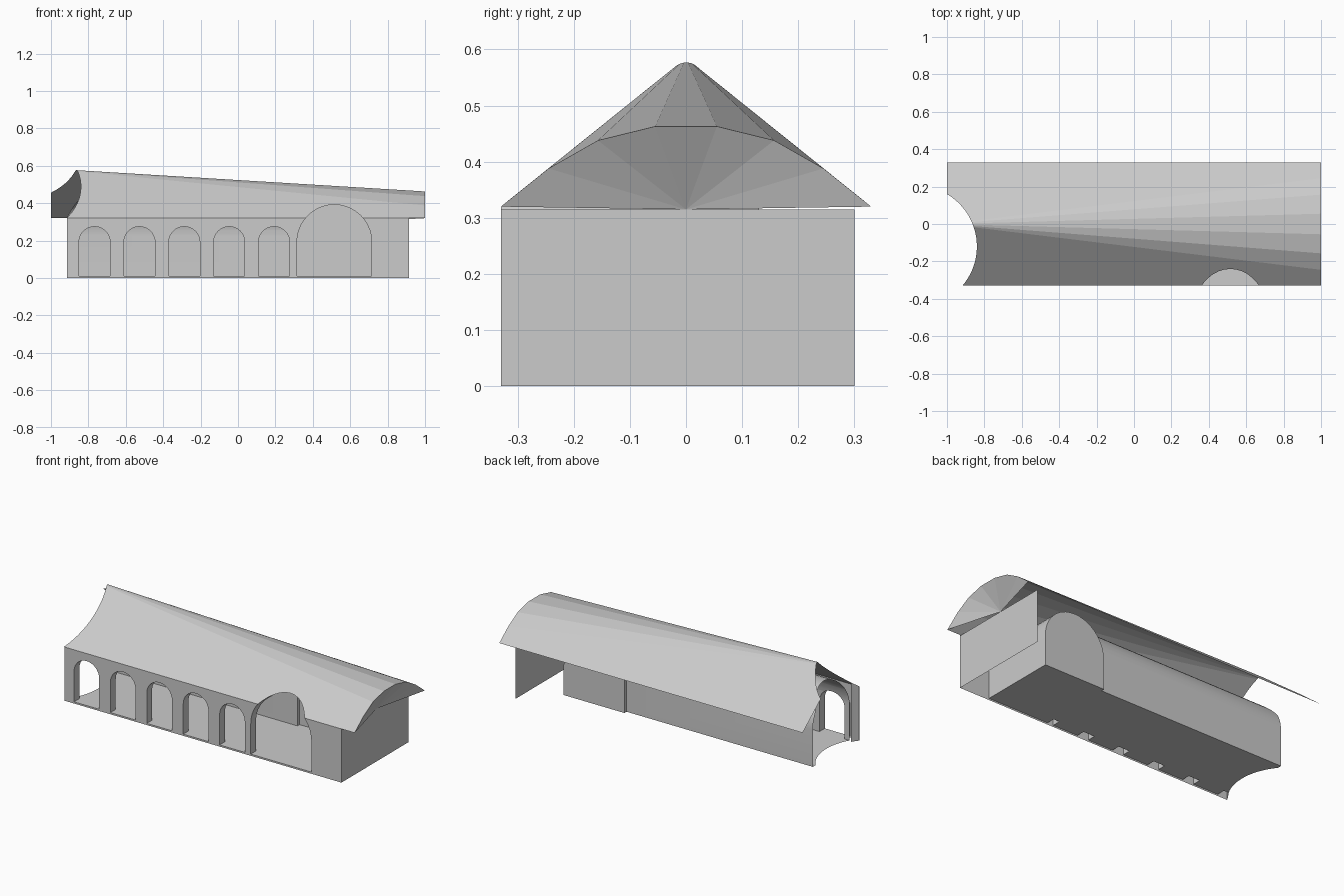
import bpy, bmesh, math
from mathutils import Vector

if "Cube" in bpy.data.objects:
    bpy.data.objects.remove(bpy.data.objects["Cube"])


def mesh_object(name, verts, faces):
    bm = bmesh.new()
    vs = [bm.verts.new(v) for v in verts]
    for f in faces:
        bm.faces.new([vs[i] for i in f])
    bmesh.ops.recalc_face_normals(bm, faces=bm.faces)
    me = bpy.data.meshes.new(name)
    bm.to_mesh(me)
    bm.free()
    ob = bpy.data.objects.new(name, me)
    bpy.context.collection.objects.link(ob)
    return ob


def prism(name, profile, axis, a, b):
    """Extrude a 2D profile along x (y,z), y (x,z) or z (x,y)."""
    def place(p, t):
        return {'x': (t, p[0], p[1]), 'y': (p[0], t, p[1]), 'z': (p[0], p[1], t)}[axis]
    n = len(profile)
    verts = [place(p, a) for p in profile] + [place(p, b) for p in profile]
    faces = [list(range(n)), list(range(n, 2 * n))]
    faces += [[i, (i + 1) % n, n + (i + 1) % n, n + i] for i in range(n)]
    return mesh_object(name, verts, faces)


def arch(c, r, spring, base=0.01, n=20):
    arc = [(c + r * math.cos(math.pi * i / n), spring + r * math.sin(math.pi * i / n))
           for i in range(n + 1)]
    return [(c + r, base)] + arc + [(c - r, base)]


def cut(ob, cutters):
    for c in cutters:
        m = ob.modifiers.new("cut", 'BOOLEAN')
        m.operation, m.solver, m.object = 'DIFFERENCE', 'EXACT', c
    bpy.context.view_layer.update()
    dg = bpy.context.evaluated_depsgraph_get()
    me = bpy.data.meshes.new_from_object(ob.evaluated_get(dg))
    ob.modifiers.clear()
    ob.data = me


def drop_faces(ob, unwanted):
    bm = bmesh.new()
    bm.from_mesh(ob.data)
    bm.normal_update()
    bad = [f for f in bm.faces if unwanted(f, f.normal, f.calc_center_median())]
    bmesh.ops.delete(bm, geom=bad, context='FACES')
    bm.to_mesh(ob.data)
    bm.free()


# Cutters: vaulted corridor, large portal, five windows, round end bite
corridor = prism("corridor_cutter", arch(-0.085, 0.195, 0.23), 'x', -1.3, 0.36)
portal = prism("portal_cutter", arch(0.515, 0.2, 0.192), 'y', -0.5, 0.13)
windows = [prism("window_cutter", arch(-0.767 + 0.24 * i, 0.083, 0.192), 'y', -0.5, -0.2)
           for i in range(5)]
circle = [(-1.165 + 0.325 * math.cos(2 * math.pi * (i + 0.5) / 64),
           -0.12 + 0.325 * math.sin(2 * math.pi * (i + 0.5) / 64)) for i in range(64)]
bite = prism("end_cutter", circle, 'z', -0.5, 1)

# Arcade: front wall with openings plus the vault shell behind it
arcade = prism("arcade", [(-0.33, 0), (0.3, 0), (0.3, 0.344), (0, 0.585), (-0.33, 0.32)],
               'x', -0.913, 0.913)
cut(arcade, [corridor, portal] + windows + [bite])


def hidden_side(f, n, c):
    return ((n.z > 0.3 and c.z > 0.28 and abs(n.x) < 0.01 and
             all(v.co.z > 0.315 for v in f.verts))
            or c.y > 0.29 or (n.z < -0.9 and c.z < 0.005)
            or (abs(n.x) > 0.9 and c.x > 0.9)
            or (n.x < -0.1 and abs(n.z) < 0.01 and c.x < -0.83 and c.y > -0.285))


drop_faces(arcade, hidden_side)

# End wall
mesh_object("end_wall", [(0.913, -0.33, 0), (0.913, 0.3, 0), (0.913, 0.3, 0.315),
                         (0.913, -0.33, 0.315)], [[0, 1, 2, 3]])

# Roof: pointed gable at the left blending to a faceted arch at the right
half = [(0.33, 0.32), (0.245, 0.388), (0.157, 0.438), (0.055, 0.463)]
end = [(1, -y, z) for y, z in half] + [(1, y, z) for y, z in reversed(half)]
verts = end + [(-1, -0.33, 0.32), (-1, 0.33, 0.32), (-1, 0, 0.585), (0.913, 0, 0.315)]
faces = [[i, i + 1, 10] for i in range(7)] + [[i, i + 1, 11] for i in range(7)]
faces += [[8, 0, 10], [7, 9, 10], [8, 9, 10], [0, 8, 11], [8, 9, 11], [9, 7, 11]]
roof = mesh_object("roof", verts, faces)
cut(roof, [portal, bite])
drop_faces(roof, lambda f, n, c: n.z < 0.2 and not all(v.co.x > 0.9 for v in f.verts))

# Remove helpers and smooth the vaults
for c in [corridor, portal, bite] + windows:
    bpy.data.objects.remove(c)
bpy.ops.object.select_all(action='DESELECT')
arcade.select_set(True)
bpy.context.view_layer.objects.active = arcade
bpy.ops.object.shade_smooth_by_angle(angle=math.radians(25))
